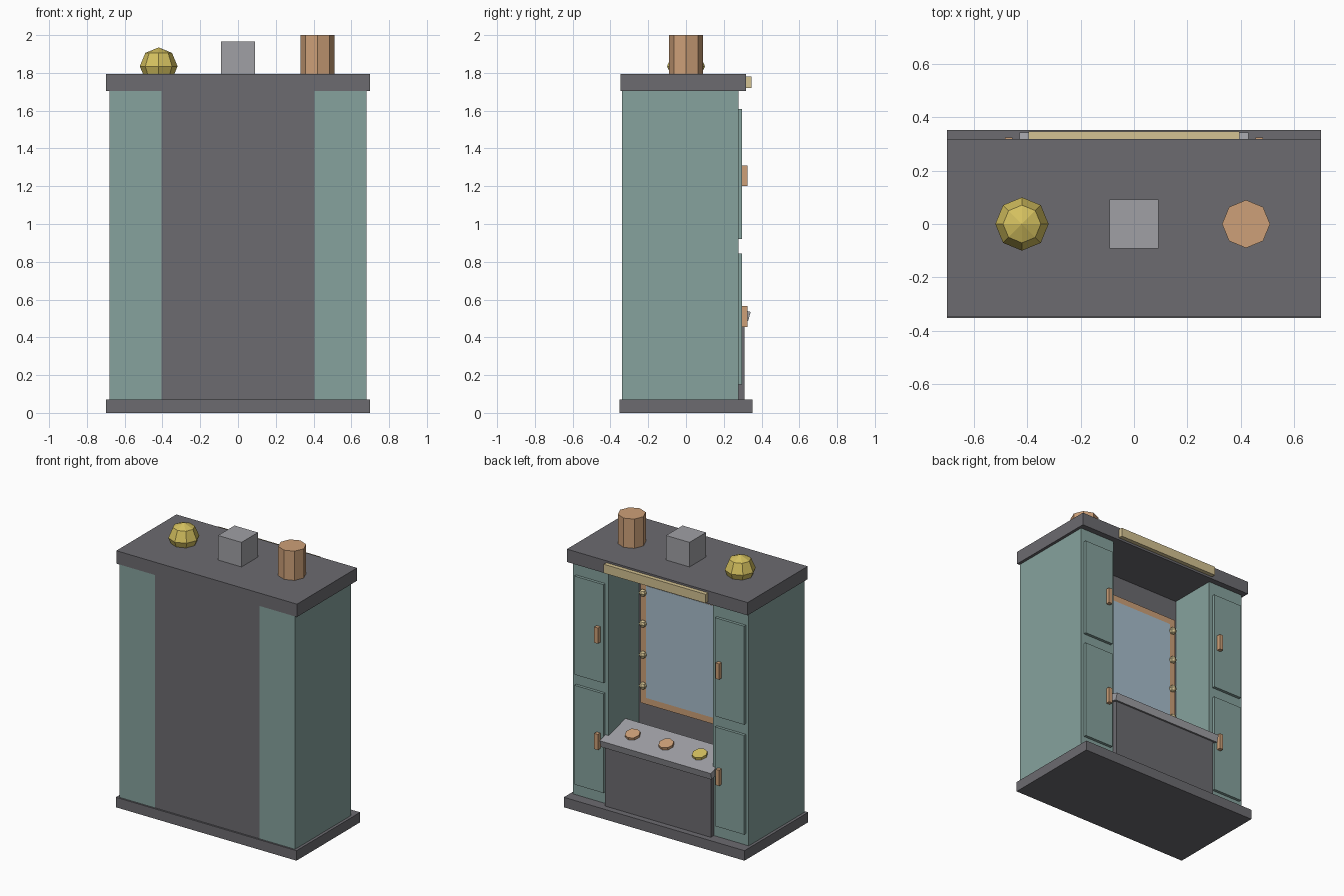
import bpy, math

if "Cube" in bpy.data.objects:
    bpy.data.objects.remove(bpy.data.objects["Cube"])


def material(name, rgb):
    m = bpy.data.materials.new(name)
    lin = [(c / 255 / 12.92) if c / 255 < 0.04045 else ((c / 255 + 0.055) / 1.055) ** 2.4 for c in rgb]
    m.diffuse_color = (*lin, 1)
    m.use_nodes = True
    m.node_tree.nodes["Principled BSDF"].inputs["Base Color"].default_value = m.diffuse_color
    return m


DARK = material("charcoal", (108, 107, 112))
TEAL = material("muted teal", (134, 162, 157))
GREY = material("light grey", (160, 160, 165))
COPPER = material("copper", (205, 160, 120))
GOLD = material("gold", (212, 192, 95))
CREAM = material("cream", (212, 194, 146))
GLASS = material("mirror blue", (168, 189, 204))


def finish(name, mat):
    ob = bpy.context.object
    ob.name = name
    ob.data.materials.clear()
    ob.data.materials.append(mat)
    return ob


def box(name, mat, x, y, z):
    """Box from (min, max) ranges."""
    bpy.ops.mesh.primitive_cube_add(size=1, location=[(a + b) / 2 for a, b in (x, y, z)])
    ob = finish(name, mat)
    ob.scale = [b - a for a, b in (x, y, z)]
    return ob


def cylinder(name, mat, r, h, loc, rot=(0, 0, 0), sides=8):
    bpy.ops.mesh.primitive_cylinder_add(vertices=sides, radius=r, depth=h, location=loc, rotation=rot)
    return finish(name, mat)


def ball(name, mat, r, loc, segs=8, rings=4):
    bpy.ops.mesh.primitive_uv_sphere_add(segments=segs, ring_count=rings, radius=r, location=loc)
    return finish(name, mat)


# Main body
box("base", DARK, (-0.7, 0.7), (-0.352, 0.352), (0, 0.07))
box("top_slab", DARK, (-0.7, 0.7), (-0.347, 0.318), (1.705, 1.795))
box("back_block", DARK, (-0.405, 0.405), (-0.34, -0.06), (0.07, 1.705))
box("sign_board", CREAM, (-0.395, 0.395), (0.318, 0.347), (1.72, 1.782))

# Side cabinets with doors, handles and mirror bulbs
for side, s in (("left", -1), ("right", 1)):
    def span(a, b):
        return tuple(sorted((s * a, s * b)))
    box(side + "_cabinet", TEAL, span(0.405, 0.68), (-0.34, 0.277), (0.07, 1.705))
    for level, z0, z1, h in (("lower", 0.15, 0.845, 0.455), ("upper", 0.92, 1.61, 1.20)):
        box(f"{side}_{level}_door", TEAL, span(0.432, 0.658), (0.27, 0.297), (z0, z1))
        box(f"{side}_{level}_handle", COPPER, span(0.456, 0.484), (0.295, 0.325), (h, h + 0.11))
    for i in range(4):
        ball(f"{side}_bulb_{i + 1}", CREAM, 0.025, (s * 0.352, -0.025, 0.80 + i * 0.217), 6, 4)

# Mirror: copper frame bars around a glass pane
for s in (-1, 1):
    box("frame_side", COPPER, tuple(sorted((s * 0.335, s * 0.38))), (-0.062, -0.038), (0.67, 1.545))
for z0 in (0.67, 1.5):
    box("frame_rail", COPPER, (-0.335, 0.335), (-0.062, -0.038), (z0, z0 + 0.045))
box("mirror_glass", GLASS, (-0.335, 0.335), (-0.062, -0.036), (0.715, 1.5))

# Counter: box with a sloping top and three discs
box("counter_box", DARK, (-0.41, 0.41), (0.09, 0.31), (0.07, 0.50))
tilt = -math.radians(15)
top = box("counter_top", GREY, (-0.43, 0.43), (0.08, 0.34), (0.519, 0.569))
top.rotation_euler = (tilt, 0, 0)
for x, mat in ((0.26, COPPER), (0, COPPER), (-0.26, GOLD)):
    cylinder("counter_disc", mat, 0.05, 0.02, (x, 0.218, 0.576), (tilt, 0, 0))

# Ornaments on the roof
ball("roof_ball", GOLD, 0.1, (-0.42, 0, 1.835))
box("roof_cube", GREY, (-0.091, 0.091), (-0.091, 0.091), (1.785, 1.967))
cylinder("roof_cylinder", COPPER, 0.09, 0.22, (0.42, 0, 1.89))
